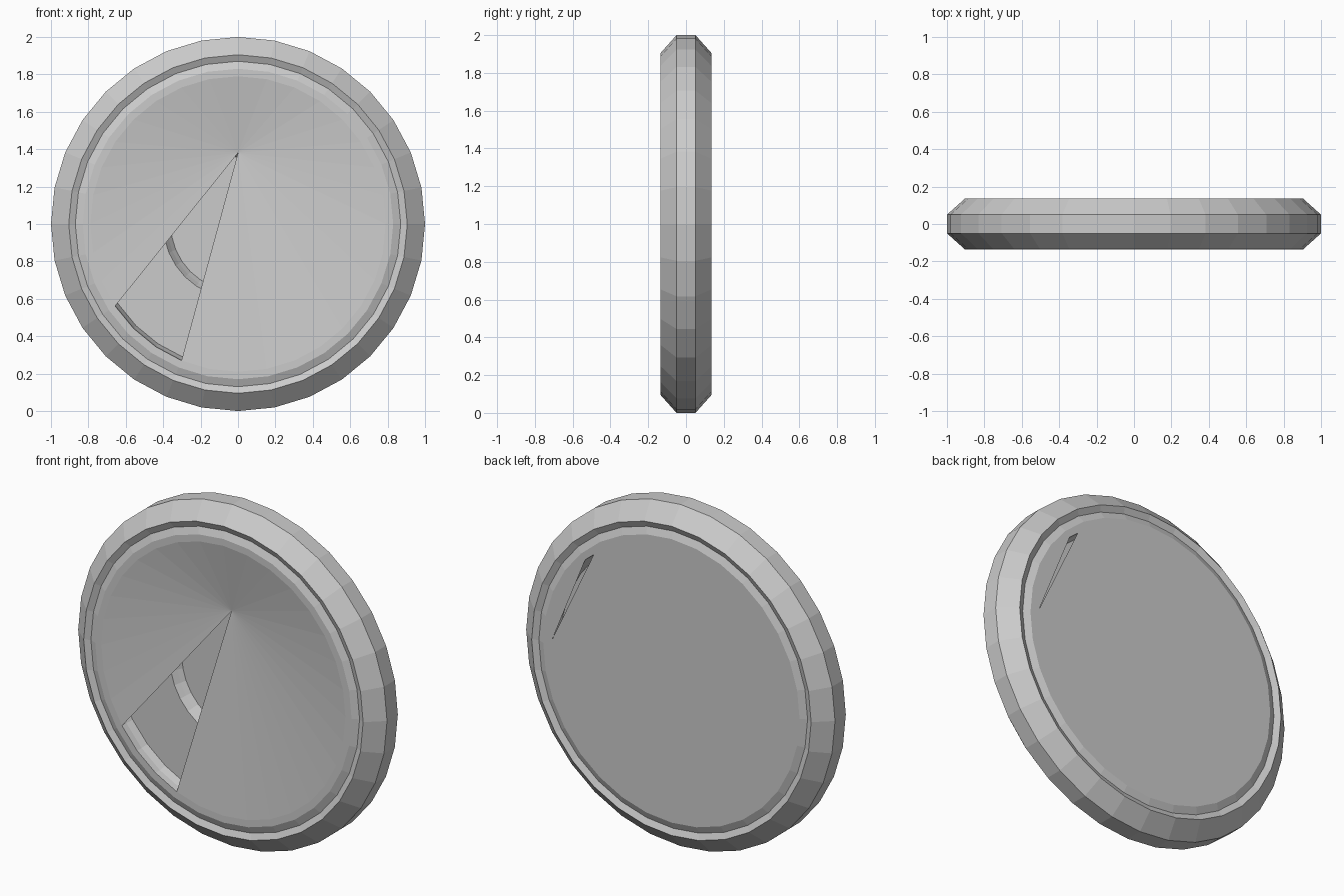
import bpy, bmesh
from math import sin, cos, pi

if "Cube" in bpy.data.objects:
    bpy.data.objects.remove(bpy.data.objects["Cube"])

SEG = 32
STEP = 2 * pi / SEG
FACE = 0.135   # depth of the raised face
FLOOR = 0.06   # depth of the hidden recess floor
RING = 0.79    # edge of the flat covers


def finish(name, bm):
    me = bpy.data.meshes.new(name)
    bm.to_mesh(me)
    bm.free()
    ob = bpy.data.objects.new(name, me)
    bpy.context.collection.objects.link(ob)
    return ob


def ring_point(i, r, y):
    a = i * STEP
    return (r * cos(a), y, 1 + r * sin(a))


# disc body: half profile (radius, depth) mirrored front to back and lathed
half = [(0.36, 0.0), (0.38, 0.03), (0.40, FLOOR), (0.77, FLOOR),
        (0.785, 0.10), (RING, FACE), (0.83, FACE), (0.87, 0.118),
        (0.905, FACE), (1.0, 0.05)]
profile = [(r, -y - (0.005 if y == 0 else 0)) for r, y in half]
profile += [(r, y + (0.005 if y == 0 else 0)) for r, y in reversed(half)]
bm = bmesh.new()
rings = [[bm.verts.new(ring_point(i, r, y)) for i in range(SEG)] for r, y in profile]
for a, b in zip(rings, rings[1:]):
    for i in range(SEG):
        j = (i + 1) % SEG
        bm.faces.new((a[i], a[j], b[j], b[i]))
bm.faces.new(rings[0])
bm.faces.new(rings[-1])
bmesh.ops.recalc_face_normals(bm, faces=bm.faces)
finish("disc_body", bm)

# front cover: shallow fan from an off-centre point, with a wedge left open
bm = bmesh.new()
tip = bm.verts.new((0, -FLOOR, 1.38))
rim = [bm.verts.new(ring_point(i, RING, -FACE)) for i in range(SEG)]
OPEN = (19, 20, 21)
for i in range(SEG):
    if i not in OPEN:
        bm.faces.new((tip, rim[i], rim[(i + 1) % SEG]))
finish("front_cover", bm)

# back cover: flat plate with a narrow wedge-shaped notch
bm = bmesh.new()
pts = [ring_point(i, RING, FACE) for i in range(SEG)]
notch = [(0.77, FACE, 1.04), (0.50, FACE, 1.61)]
pts[5:5] = notch
face = bm.faces.new([bm.verts.new(p) for p in pts])
face.normal_update()
if face.normal.y < 0:
    face.normal_flip()
bmesh.ops.triangulate(bm, faces=[face])
finish("back_cover", bm)
